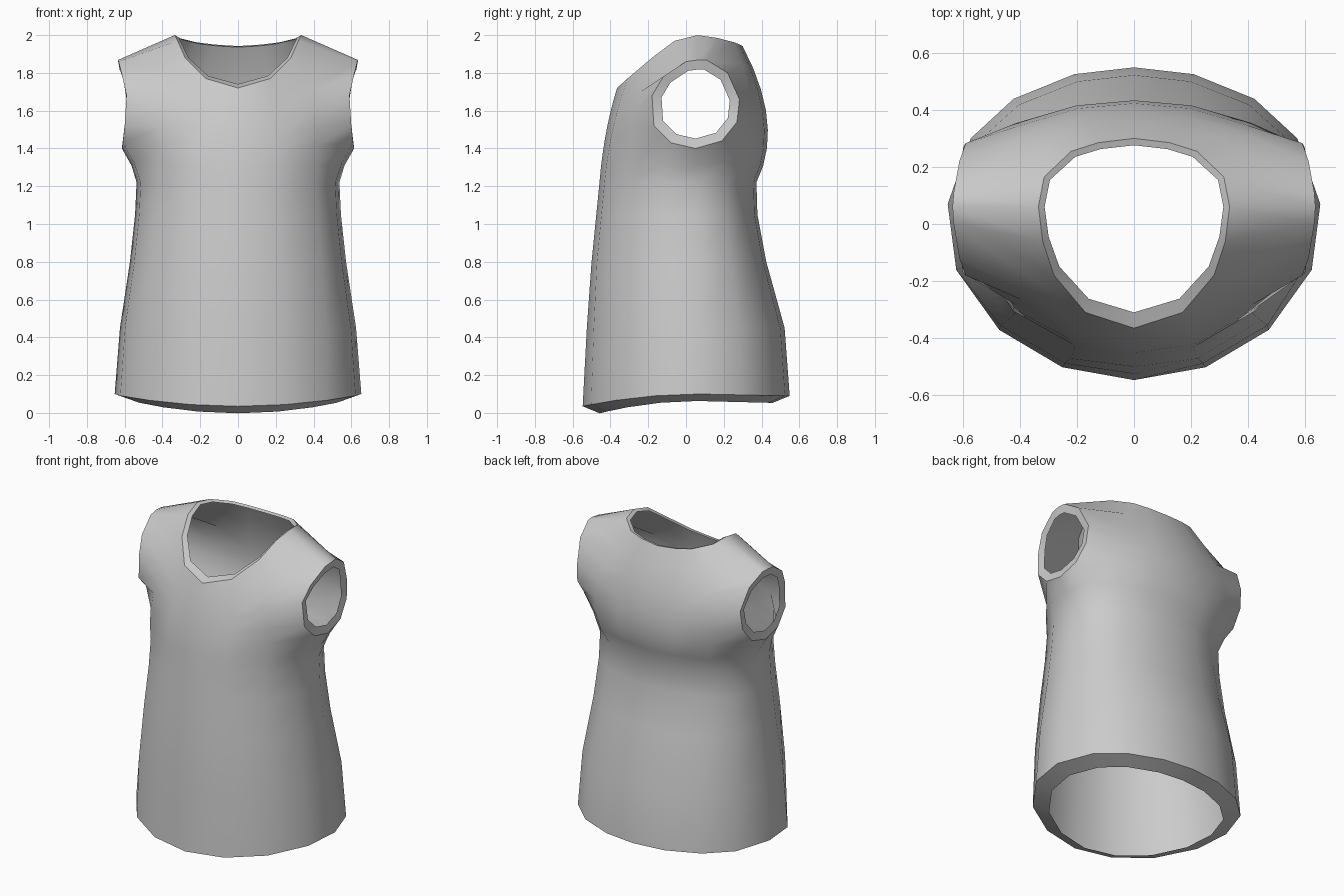
import bpy, bmesh, math
from mathutils import Vector as V

if "Cube" in bpy.data.objects:
    bpy.data.objects.remove(bpy.data.objects["Cube"])

# Horizontal cross-section, front centre to back centre: (width fraction, depth fraction)
HEM = [(0, -1), (.385, -.927), (.723, -.715), (.954, -.374), (1, 0),
       (.877, .48), (.646, .77), (.32, .95), (0, 1)]
WAIST = [(0, -1), (.39, -.95), (.775, -.715), (.96, -.374), (1, 0),
         (.877, .48), (.646, .77), (.32, .95), (0, 1)]
SIDE_Y = .07
# Body rows: z, half width, front y, back y
BODY = [(.1, .653, -.547, .549), (.45, .625, -.525, .522), (.8, .572, -.5, .425),
        (1.05, .545, -.475, .378), (1.22, .537, -.458, .373)]
# Neck opening, front centre to back centre
NECK = [(0, -.365, 1.72), (.17, -.31, 1.77), (.28, -.18, 1.88), (.32, -.06, 1.97), (.335, .06, 2),
        (.315, .165, 1.985), (.22, .255, 1.962), (.125, .285, 1.95), (0, .3, 1.942)]
# Points the chest and back panels pass through halfway up
MID = {0: (0, -.424, 1.48), 1: (.207, -.388, 1.5), 2: (.405, -.275, 1.56),
       6: (.405, .352, 1.56), 7: (.2, .412, 1.55), 8: (0, .43, 1.55)}
# Armhole rim by column, from armpit to shoulder
ARM = {3: [(.61, -.08, 1.43), (.6, -.17, 1.52), (.59, -.18, 1.68), (.612, -.12, 1.78), (.632, 0, 1.86)],
       4: [(.615, .05, 1.4), None, None, None, (.636, .06, 1.868)],
       5: [(.61, .19, 1.44), (.598, .27, 1.54), (.59, .283, 1.66), (.612, .22, 1.8), (.632, .11, 1.868)]}
ARM_CENTRE = V((0, .05, 1.637))
NECK_CENTRE = V((0, .06, 1.88))
STEPS = 7


def body_point(col, row):
    z, w, f, b = BODY[row]
    u, v = V(HEM[col]).lerp(V(WAIST[col]), min(row / 2, 1))
    y = SIDE_Y + v * ((SIDE_Y - f) if v < 0 else (b - SIDE_Y))
    if row == 0:
        z -= .065 * v * v if v < 0 else .01 * v
    return V((w * u, y, z))


def column(col):
    pts = [body_point(col, r) for r in range(len(BODY))]
    start, end = pts[-1], V(NECK[col])
    if col in ARM:
        rim = [V(p) if p else None for p in ARM[col]]
        under = start.lerp(rim[0], .5)
        under.x -= .012
        return pts + [under] + rim + [end]
    mid = V(MID[col])
    for k in range(1, STEPS + 1):
        t = k / STEPS
        pts.append(start * (1 - t) * (1 - 2 * t) + mid * 4 * t * (1 - t) + end * t * (2 * t - 1))
    return pts


# Cloth: sixteen mirrored columns, leaving the armholes open
bm = bmesh.new()
cols = []
for i in range(16):
    c, s = (i, 1) if i <= 8 else (16 - i, -1)
    cols.append([bm.verts.new((p.x * s, p.y, p.z)) if p else None for p in column(c)])
for i in range(16):
    a, b = cols[i], cols[(i + 1) % 16]
    for r in range(len(a) - 1):
        quad = [a[r], b[r], b[r + 1], a[r + 1]]
        if None not in quad:
            bm.faces.new(quad)

# Lips: each open border is drawn in towards the middle of its opening
rim_edges = [e for e in bm.edges if e.is_boundary]
hem = {c[0] for c in cols}
neck = {c[-1] for c in cols}
lip = {}
for v in {v for e in rim_edges for v in e.verts}:
    if v in hem:
        pos = V((v.co.x * .84, v.co.y * .835, v.co.z - .037))
    elif v in neck:
        k = .87 if v.co.y < 0 else .9
        pos = NECK_CENTRE + (v.co - NECK_CENTRE) * k
        pos.x = v.co.x * .935
    else:
        pos = ARM_CENTRE + (v.co - ARM_CENTRE) * .78
        pos.x = v.co.x * .985
    lip[v] = bm.verts.new(pos)
for e in rim_edges:
    loop = e.link_loops[0]
    a, b = loop.vert, loop.link_loop_next.vert
    bm.faces.new([b, a, lip[a], lip[b]])
    e.smooth = False

mesh = bpy.data.meshes.new("vest")
bm.to_mesh(mesh)
bm.free()
vest = bpy.data.objects.new("vest", mesh)
bpy.context.collection.objects.link(vest)

mat = bpy.data.materials.new("light grey cloth")
mat.diffuse_color = (.6, .6, .6, 1)
mat.use_nodes = True
mat.node_tree.nodes["Principled BSDF"].inputs["Base Color"].default_value = mat.diffuse_color
mesh.materials.append(mat)

bpy.context.view_layer.objects.active = vest
vest.select_set(True)
bpy.ops.object.shade_smooth_by_angle(angle=math.radians(45))
